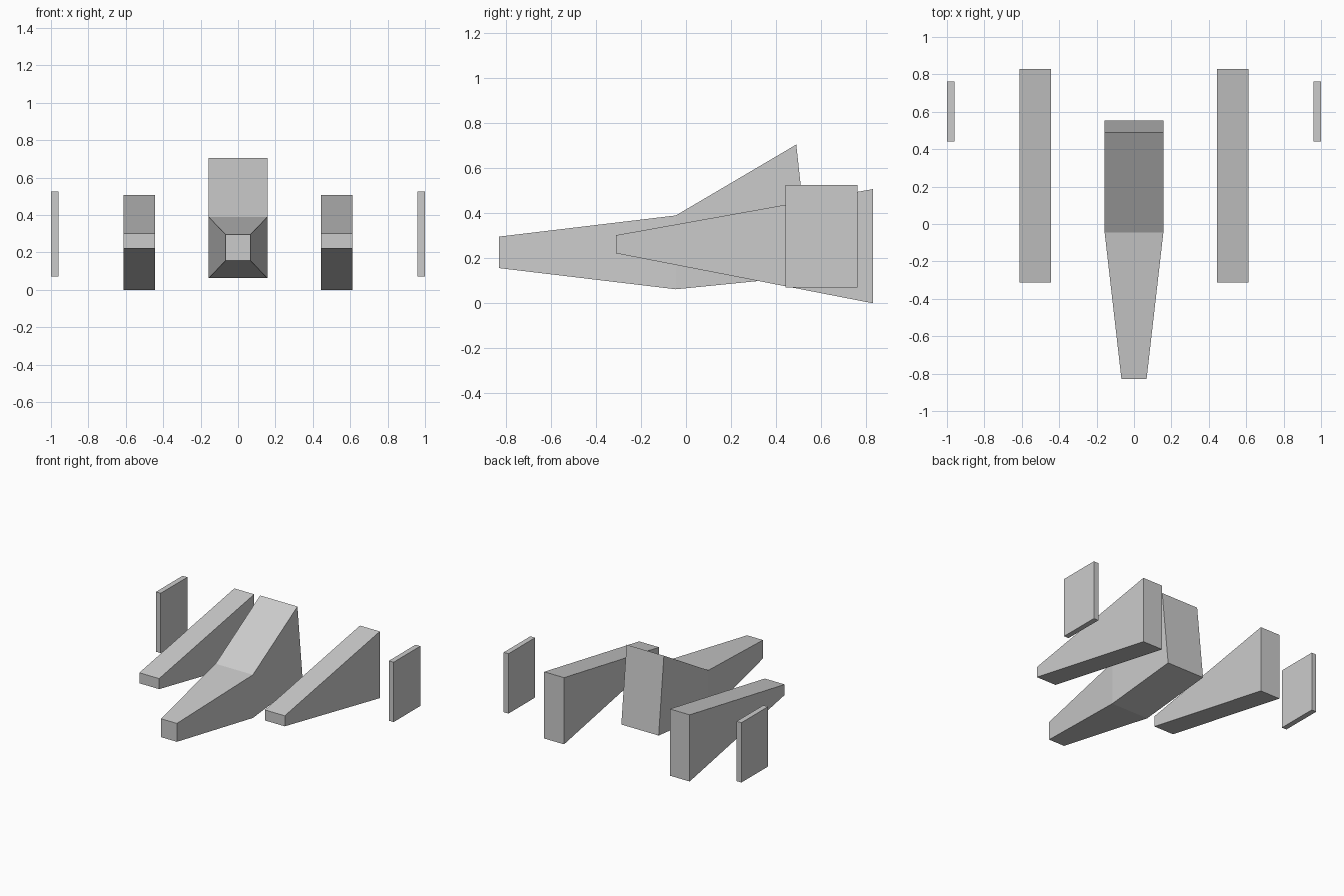
import bpy, bmesh

if "Cube" in bpy.data.objects:
    bpy.data.objects.remove(bpy.data.objects["Cube"])


def loft(name, sections):
    """Skin rectangular sections given as front-to-back corner data:
    (x0, x1, y_bottom, z_bottom, y_top, z_top)."""
    bm = bmesh.new()
    rings = []
    for x0, x1, yb, zb, yt, zt in sections:
        corners = ((x0, yb, zb), (x1, yb, zb), (x1, yt, zt), (x0, yt, zt))
        rings.append([bm.verts.new(c) for c in corners])
    for a, b in zip(rings, rings[1:]):
        for i in range(4):
            j = (i + 1) % 4
            bm.faces.new((a[i], a[j], b[j], b[i]))
    bm.faces.new(rings[0])
    bm.faces.new(rings[-1])
    bmesh.ops.recalc_face_normals(bm, faces=bm.faces)
    mesh = bpy.data.meshes.new(name)
    bm.to_mesh(mesh)
    bm.free()
    obj = bpy.data.objects.new(name, mesh)
    bpy.context.collection.objects.link(obj)
    return obj


def mirrored(obj):
    obj.modifiers.new("Mirror", 'MIRROR').use_axis[0] = True


# Central hull: tapered nose, then a rising rear wedge
loft("hull", [
    (-0.067, 0.067, -0.83, 0.156, -0.83, 0.296),
    (-0.157, 0.157, -0.045, 0.062, -0.045, 0.39),
    (-0.157, 0.157, 0.553, 0.122, 0.49, 0.705),
])

# Side pods: long wedges, thin at the front
mirrored(loft("side_pods", [
    (0.445, 0.612, -0.312, 0.222, -0.312, 0.302),
    (0.445, 0.612, 0.83, 0.0, 0.83, 0.507),
]))

# Outer upright plates
mirrored(loft("outer_plates", [
    (0.96, 1.0, 0.442, 0.07, 0.442, 0.525),
    (0.96, 1.0, 0.762, 0.07, 0.762, 0.525),
]))
